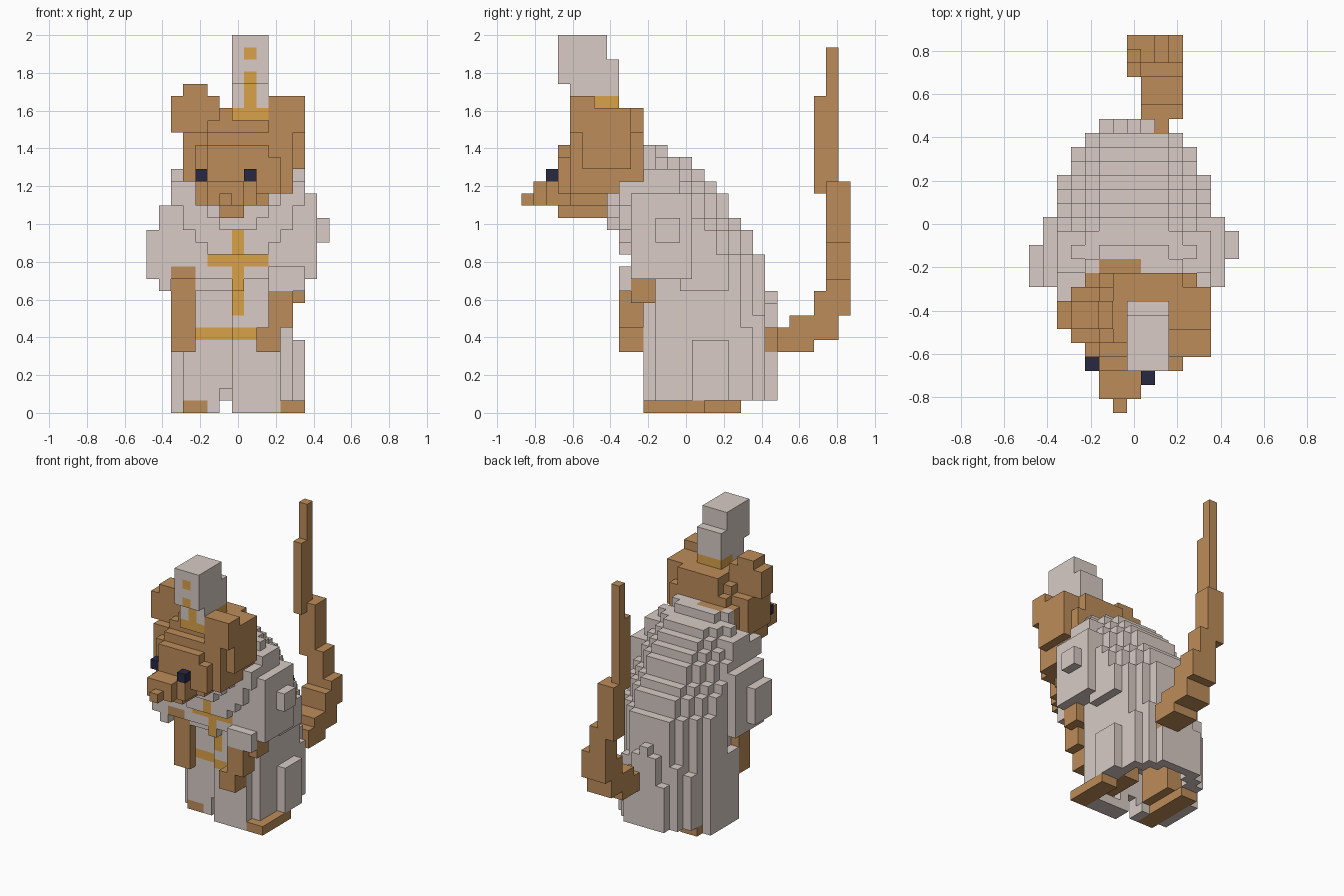
import bpy
import bmesh

# Remove the default cube only
default_cube = bpy.data.objects.get("Cube")
if default_cube:
    bpy.data.objects.remove(default_cube, do_unlink=True)

UNIT = 2 / 31                      # edge length of one block
CENTRE_X, CENTRE_Y = 7.5, 13.5     # middle of the block grid


def make_material(name, colour):
    material = bpy.data.materials.new(name)
    material.use_nodes = True
    material.diffuse_color = (*colour, 1)
    shader = material.node_tree.nodes["Principled BSDF"]
    shader.inputs["Base Color"].default_value = (*colour, 1)
    shader.inputs["Roughness"].default_value = 0.9
    return material


cloth = make_material("grey cloth", (0.69, 0.60, 0.56))
fur = make_material("brown fur", (0.51, 0.265, 0.10))
gold = make_material("gold trim", (0.70, 0.36, 0.066))
navy = make_material("navy eye", (0.022, 0.022, 0.055))

cells = {}        # block position -> part name
part_colour = {}  # part name -> material


def fill(part, x, y, z):
    """Fill a box of blocks; each argument is a (start, end) pair."""
    for i in range(*x):
        for j in range(*y):
            for k in range(*z):
                cells[i, j, k] = part


def add_part(part, material, *boxes):
    part_colour[part] = material
    for box in boxes:
        fill(part, *box)


# Robe: a rounded back that curves forward towards the top
def robe_front(k):
    for limit, row in ((10, 10), (13, 9), (15, 8), (18, 7), (19, 8), (20, 9)):
        if k < limit:
            return row
    return 10


part_colour["robe"] = cloth
front_widths = (3, 4, 4, 4, 5)
bulge = {10: 0, 11: 2, 13: 2, 15: 1, 16: 2}  # rounded lower edge of each fold
for k in range(1, 22):
    front = robe_front(k)
    widest = 4 if k < 10 or k >= 20 else 5
    for i in range(7 - widest, 8 + widest):
        offset = abs(i - 7)
        curve = 0.16 * offset ** 2 if k < 10 else max(0, offset - 2)
        back = int(21.8 - 0.00097 * k ** 3 - curve)
        start = front + front_widths.index(max(offset, 3))
        if bulge.get(k, 3) < offset <= 3:
            start += 1
        if i < 7 and k < 10:               # one leg stands further back
            start = max(start, front + 1)
        fill("robe", (i, i + 1), (start, back), (k, k + 1))

# Hollow skirt
layer_cells = set(cells)
for i, j, k in layer_cells:
    ring = [(i + a, j + b, k) for a in (-1, 0, 1) for b in (-1, 0, 1)]
    if k < 5 and layer_cells.issuperset(ring):
        del cells[i, j, k]

add_part("robe", cloth,
         ((2, 13), (9, 14), (11, 18)),      # shoulders
         ((2, 13), (8, 13), (17, 19)),
         ((2, 13), (10, 13), (19, 20)),
         ((12, 13), (14, 17), (1, 6)),      # side panels
         ((2, 3), (14, 17), (0, 11)),
         ((2, 3), (12, 14), (0, 8)),
         ((5, 6), (11, 13), (0, 1)),        # hem
         ((7, 11), (10, 12), (0, 1)))
for k in (0, 1):                            # gap between the legs
    for j in range(10, 14):
        cells.pop((6, j, k), None)

# Sleeves
add_part("right_sleeve", cloth,
         ((0, 1), (9, 12), (11, 15)),
         ((1, 2), (9, 14), (10, 17)))
add_part("left_sleeve", cloth,
         ((14, 15), (11, 13), (14, 16)),
         ((13, 14), (9, 14), (11, 18)),
         ((10, 13), (8, 10), (10, 12)))

# Arms, legs and feet
add_part("right_arm", fur,
         ((2, 4), (10, 12), (5, 11)),
         ((2, 4), (9, 12), (11, 12)))
add_part("left_arm", fur,
         ((9, 11), (8, 10), (5, 7)),
         ((10, 12), (8, 10), (7, 10)),
         ((11, 13), (9, 11), (9, 11)))
add_part("right_leg", fur, ((4, 6), (13, 17), (1, 5)))
add_part("left_leg", fur, ((9, 11), (12, 16), (1, 5)))
add_part("right_foot", fur, ((3, 5), (11, 18), (0, 1)))
add_part("left_foot", fur, ((11, 13), (10, 15), (0, 1)))

# Tail: out from the back, then upwards
add_part("tail", fur,
         ((9, 10), (20, 21), (5, 7)),
         ((8, 11), (21, 24), (5, 7)),
         ((8, 11), (22, 24), (7, 8)),
         ((8, 11), (24, 26), (6, 10)),
         ((8, 11), (25, 27), (8, 11)),
         ((8, 10), (25, 27), (11, 14)),
         ((7, 9), (25, 27), (13, 19)),
         ((7, 8), (24, 26), (18, 26)),
         ((7, 8), (25, 26), (26, 30)))

# Head, tilted to one side
add_part("head", fur,
         ((3, 12), (5, 9), (19, 23)),
         ((4, 12), (4, 10), (19, 22)),
         ((5, 12), (4, 10), (18, 23)),
         ((5, 11), (5, 9), (23, 24)),
         ((6, 11), (5, 9), (24, 25)),
         ((6, 11), (8, 10), (23, 25)),
         ((5, 11), (3, 5), (18, 21)),
         ((5, 10), (3, 5), (21, 22)),
         ((4, 5), (4, 8), (17, 20)),
         ((5, 8), (10, 11), (20, 22)),
         ((12, 13), (5, 9), (20, 24)))
add_part("muzzle", fur,
         ((4, 10), (4, 8), (17, 18)),
         ((5, 9), (2, 5), (17, 19)),
         ((5, 8), (1, 2), (17, 19)),
         ((6, 8), (3, 7), (16, 17)))
add_part("nose", fur, ((6, 7), (0, 1), (17, 18)))
add_part("right_ear", fur,
         ((2, 5), (6, 8), (23, 26)),
         ((3, 5), (6, 8), (26, 27)),
         ((5, 6), (6, 8), (24, 26)))
add_part("left_ear", fur,
         ((10, 13), (4, 6), (23, 26)),
         ((11, 13), (5, 9), (22, 25)))
add_part("right_eye", navy, ((4, 5), (3, 4), (19, 20)))
add_part("left_eye", navy, ((8, 9), (2, 3), (19, 20)))

# Tall hat with a gold band
add_part("hat", cloth,
         ((7, 10), (3, 7), (27, 31)),
         ((7, 10), (4, 8), (25, 29)))
add_part("hat_band", gold,
         ((7, 10), (4, 6), (24, 25)),
         ((7, 10), (6, 8), (25, 26)))


# Gold markings on forward-facing cloth
def is_marking(part, i, k):
    if part == "hat":
        return i == 8 and (k < 28 or k == 29)
    if part == "robe":
        stem = i == 7 and 8 <= k < 15
        bar = 5 <= i < 10 and k == 12
        belt = 4 <= i < 9 and k == 6
        return stem or bar or belt
    return False


# Build each part from the outward faces of its blocks
def build_part(part):
    bm = bmesh.new()
    corners = {}

    def corner(point):
        if point not in corners:
            x, y, z = point
            corners[point] = bm.verts.new(
                ((x - CENTRE_X) * UNIT, (y - CENTRE_Y) * UNIT, z * UNIT))
        return corners[point]

    for cell in [c for c, owner in cells.items() if owner == part]:
        for axis in range(3):
            for side in (0, 1):
                neighbour = list(cell)
                neighbour[axis] += 2 * side - 1
                if tuple(neighbour) in cells:
                    continue
                u, v = (axis + 1) % 3, (axis + 2) % 3
                loop = []
                for du, dv in ((0, 0), (1, 0), (1, 1), (0, 1)):
                    point = list(cell)
                    point[axis] += side
                    point[u] += du
                    point[v] += dv
                    loop.append(corner(tuple(point)))
                face = bm.faces.new(loop if side else loop[::-1])
                forward = axis == 1 and side == 0
                if forward and is_marking(part, cell[0], cell[2]):
                    face.material_index = 1
    mesh = bpy.data.meshes.new(part)
    bm.to_mesh(mesh)
    bm.free()
    mesh.materials.append(part_colour[part])
    if part in ("robe", "hat"):
        mesh.materials.append(gold)
    bpy.context.collection.objects.link(bpy.data.objects.new(part, mesh))


for part_name in part_colour:
    build_part(part_name)
